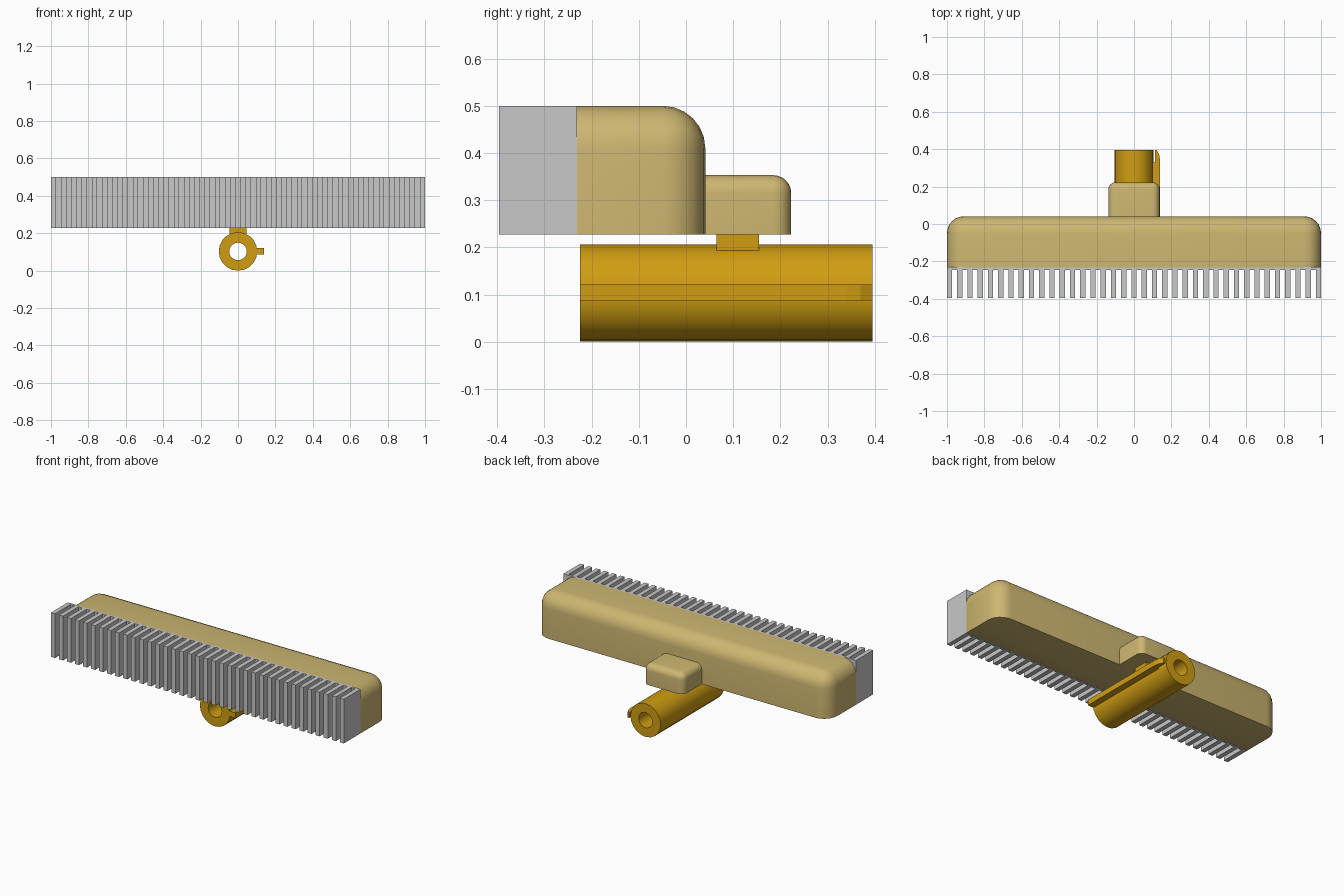
import bpy, bmesh, math
from mathutils import Matrix, Vector

cube = bpy.data.objects.get("Cube")
if cube:
    bpy.data.objects.remove(cube, do_unlink=True)


def material(name, rgb):
    m = bpy.data.materials.new(name)
    m.use_nodes = True
    m.diffuse_color = (*rgb, 1)
    m.node_tree.nodes["Principled BSDF"].inputs["Base Color"].default_value = (*rgb, 1)
    return m


tan = material("tan", (0.61, 0.47, 0.165))
grey = material("light_grey", (0.58, 0.58, 0.58))
gold = material("dark_gold", (0.63, 0.34, 0.006))


def finish(name, bm, mat, smooth=False):
    bmesh.ops.recalc_face_normals(bm, faces=bm.faces)
    me = bpy.data.meshes.new(name)
    bm.to_mesh(me)
    bm.free()
    me.materials.append(mat)
    ob = bpy.data.objects.new(name, me)
    bpy.context.collection.objects.link(ob)
    if smooth:
        bpy.ops.object.select_all(action="DESELECT")
        ob.select_set(True)
        bpy.context.view_layer.objects.active = ob
        bpy.ops.object.shade_smooth_by_angle(angle=math.radians(35))
    return ob


def add_box(bm, lo, hi):
    lo, hi = Vector(lo), Vector(hi)
    mat = Matrix.Translation((lo + hi) / 2) @ Matrix.Diagonal((*(hi - lo), 1))
    bmesh.ops.create_cube(bm, size=1, matrix=mat)


def add_prism(bm, points, depth):
    face = bm.faces.new([bm.verts.new(p) for p in points])
    ext = bmesh.ops.extrude_face_region(bm, geom=[face])
    moved = [v for v in ext["geom"] if isinstance(v, bmesh.types.BMVert)]
    bmesh.ops.translate(bm, verts=moved, vec=depth)


def rounded_cover(name, lo, hi, radius, front_radius=0):
    """Box rounded on its top and back edges, flat in front and below."""
    bm = bmesh.new()
    add_box(bm, lo, hi)

    def rounded(e):
        at_front = all(v.co.y < lo[1] + 1e-4 for v in e.verts)
        at_bottom = all(v.co.z < lo[2] + 1e-4 for v in e.verts)
        return not at_front and not at_bottom

    bmesh.ops.bevel(bm, geom=[e for e in bm.edges if rounded(e)], offset=radius,
                    segments=6, profile=0.5, affect="EDGES")
    if front_radius:
        # Small rounding on the upright front corners
        ends = [e for e in bm.edges
                if all(v.co.y < lo[1] + 1e-4 and abs(v.co.x) > hi[0] - 1e-4 for v in e.verts)]
        bmesh.ops.bevel(bm, geom=ends, offset=front_radius, segments=2,
                        profile=0.5, affect="EDGES", clamp_overlap=True)
    return finish(name, bm, tan, True)


# Housing and the small block behind it
rounded_cover("housing", (-1, -0.232, 0.227), (1, 0.041, 0.5), 0.09, 0.015)
rounded_cover("rear_block", (-0.137, 0.0, 0.227), (0.137, 0.223, 0.353), 0.038)

# Finned grille: back plate and evenly spaced upright fins
FINS = 37
fin_width = 2 / (2 * FINS - 1)
bm = bmesh.new()
add_box(bm, (-1, -0.245, 0.227), (1, -0.231, 0.5))
for i in range(FINS):
    x = -1 + 2 * i * fin_width
    add_box(bm, (x, -0.396, 0.227), (x + fin_width, -0.244, 0.5))
finish("grille", bm, grey)

# Hollow mounting tube
SIDES, AXIS_Z = 20, 0.103
bm = bmesh.new()
rings = []
for radius, y in ((0.103, -0.225), (0.103, 0.395), (0.047, 0.395), (0.047, -0.225)):
    ring = []
    for k in range(SIDES):
        a = 2 * math.pi * k / SIDES
        ring.append(bm.verts.new((radius * math.cos(a), y, AXIS_Z + radius * math.sin(a))))
    rings.append(ring)
for r in range(4):
    a, b = rings[r], rings[(r + 1) % 4]
    for k in range(SIDES):
        n = (k + 1) % SIDES
        bm.faces.new((a[k], a[n], b[n], b[k]))
finish("tube", bm, gold, True)

# Neck joining the tube to the rear block
bm = bmesh.new()
add_box(bm, (-0.046, 0.065, 0.18), (0.046, 0.155, 0.235))
finish("neck", bm, gold)

# Side clip: long bar with a tapered end, held by a short web
bm = bmesh.new()
bar = [(0.112, -0.225), (0.14, -0.225), (0.14, 0.34), (0.135, 0.37),
       (0.122, 0.395), (0.112, 0.395)]
add_prism(bm, [(x, y, 0.087) for x, y in bar], (0, 0, 0.034))
add_box(bm, (0.09, -0.225, 0.087), (0.115, 0.33, 0.121))
finish("side_clip", bm, gold)
